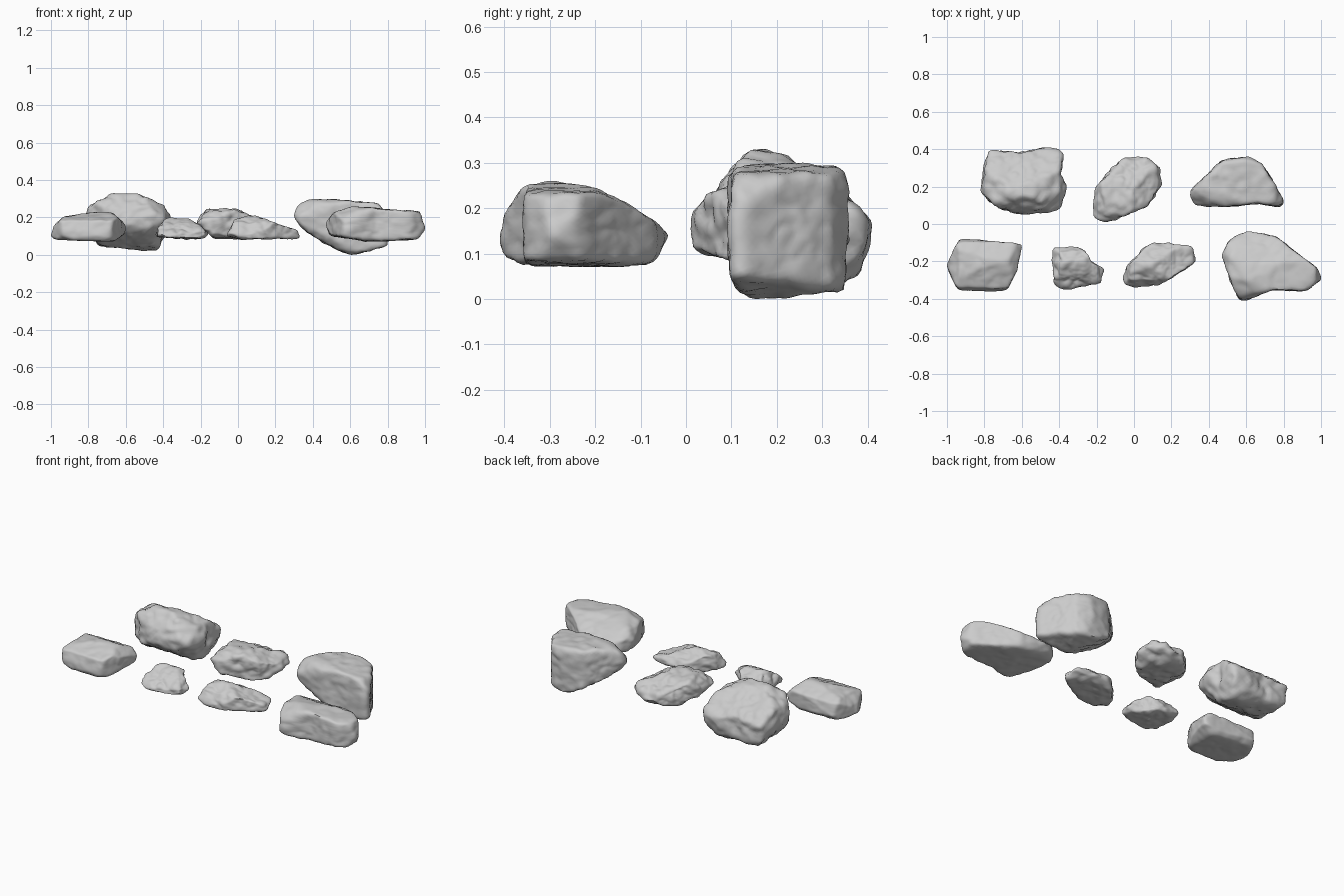
import bpy
import bmesh
import math
from mathutils import Vector, noise

if "Cube" in bpy.data.objects:
    bpy.data.objects.remove(bpy.data.objects["Cube"])

stone = bpy.data.materials.new("grey stone")
stone.use_nodes = True
colour = (0.6, 0.6, 0.6, 1)
stone.diffuse_color = colour
stone.node_tree.nodes["Principled BSDF"].inputs["Base Color"].default_value = colour


def exit_distance(outline, a, b):
    """Distance along the ray (a, b) from the origin to the outline."""
    best = math.inf
    for (px, py), (qx, qy) in zip(outline, outline[1:] + outline[:1]):
        ex, ey = qx - px, qy - py
        cross = a * ey - b * ex
        if abs(cross) < 1e-9:
            continue
        along = (px * ey - py * ex) / cross
        across = (px * b - py * a) / cross
        if along > 0 and -1e-6 <= across <= 1 + 1e-6:
            best = min(best, along)
    return best


def bounds(values):
    return (min(values) + max(values)) / 2, (max(values) - min(values)) / 2


def make_rock(name, seed, rough, chips, plan, front, side):
    """Carve a ball to three outlines, given in hundredths: xy, xz and yz.

    Each corner is chipped by a plane; chips gives their distances in tenths,
    with x changing fastest, then y, then z.
    """
    cx, rx = bounds([p[0] / 100 for p in plan])
    cy, ry = bounds([p[1] / 100 for p in plan])
    cz, rz = bounds([p[1] / 100 for p in front])

    def centred(points, u, v):
        return [(p / 100 - u, q / 100 - v) for p, q in points]

    plan, front, side = centred(plan, cx, cy), centred(front, cx, cz), centred(side, cy, cz)
    offset = Vector((seed * 7, seed * 3, seed))

    bm = bmesh.new()
    bmesh.ops.create_icosphere(bm, subdivisions=5, radius=1)
    for v in bm.verts:
        d = v.co.normalized()
        x, y, z = d.x * rx, d.y * ry, d.z * rz
        corner = (d.x > 0) + 2 * (d.y > 0) + 4 * (d.z > 0)
        t = min(exit_distance(plan, x, y), exit_distance(front, x, z),
                exit_distance(side, y, z),
                chips[corner] / 10 / (abs(d.x) + abs(d.y) + abs(d.z)))
        v.co = Vector((x, y, z)) * t

    # Wear the edges, then add dents, cracks and grain
    for step in range(2):
        bmesh.ops.smooth_vert(bm, verts=bm.verts, factor=0.5,
                              use_axis_x=True, use_axis_y=True, use_axis_z=True)
    bm.normal_update()
    moves = []
    for v in bm.verts:
        p = v.co + offset
        dent = noise.noise(p * 11) * 0.5 + noise.noise(p * 24) * 0.4
        crack = abs(noise.noise(p * 17 + offset)) - 0.3
        grain = noise.noise(p * 55) * 0.15
        moves.append(v.normal * rough * (dent + crack + grain))
    for v, move in zip(bm.verts, moves):
        v.co += move

    # Make up for the worn tips
    for axis, centre, reach in ((0, cx, rx), (1, cy, ry), (2, cz, rz)):
        mid, half = bounds([v.co[axis] for v in bm.verts])
        for v in bm.verts:
            v.co[axis] = centre + (v.co[axis] - mid) * reach / half

    mesh = bpy.data.meshes.new(name)
    bm.to_mesh(mesh)
    bm.free()
    mesh.materials.append(stone)
    mesh.shade_smooth()
    mesh.set_sharp_from_angle(angle=math.radians(50))
    rock = bpy.data.objects.new(name, mesh)
    bpy.context.collection.objects.link(rock)


# Front row
make_rock("front_left_rock", 1, 0.005, (22, 23, 24, 22, 21, 24, 20, 21),
          [(-100, -22), (-93, -8), (-60, -11), (-63, -25), (-68, -35), (-75, -36), (-94, -35)],
          [(-100, 10), (-98, 15), (-93, 20), (-72, 23), (-67, 22), (-60, 15), (-61, 11),
           (-67, 7), (-97, 8)],
          [(-36, 10), (-34, 18), (-20, 23), (-10, 18), (-8, 11), (-12, 7), (-34, 7)])
make_rock("front_small_rock", 2, 0.014, (22, 22, 22, 22, 18, 23, 20, 25),
          [(-44, -13), (-33, -12), (-26, -15), (-22, -21), (-16, -24), (-18, -31),
           (-32, -33), (-42, -35), (-42, -26)],
          [(-44, 10), (-38, 20), (-25, 19), (-20, 16), (-16, 11), (-18, 8), (-42, 9)],
          [(-35, 9), (-26, 17), (-20, 20), (-15, 17), (-12, 11), (-14, 8), (-34, 8)])
make_rock("front_middle_rock", 3, 0.012, (22, 23, 20, 20, 20, 20, 18, 18),
          [(-6, -31), (-3, -23), (6, -13), (14, -10), (31, -13), (33, -19), (24, -25),
           (15, -31), (0, -34)],
          [(-5, 10), (-1, 19), (8, 21), (17, 18), (30, 13), (33, 8), (20, 9), (3, 8)],
          [(-34, 9), (-29, 17), (-22, 21), (-13, 16), (-10, 12), (-14, 9), (-31, 8)])
make_rock("front_right_rock", 4, 0.007, (22, 22, 21, 20, 18, 20, 17, 17),
          [(47, -17), (51, -9), (60, -4), (76, -7), (88, -16), (98, -23), (100, -29),
           (91, -35), (74, -34), (57, -41), (53, -32)],
          [(47, 16), (51, 22), (62, 26), (80, 24), (97, 23), (100, 14), (96, 8), (70, 7), (50, 10)],
          [(-41, 8), (-39, 18), (-35, 24), (-29, 26), (-20, 24), (-12, 20), (-4, 14),
           (-8, 7), (-34, 6)])

# Back row
make_rock("back_left_rock", 5, 0.013, (17, 16, 22, 21, 20, 18, 17, 19),
          [(-82, 17), (-78, 38), (-66, 38), (-59, 37), (-45, 41), (-37, 38), (-40, 26),
           (-36, 20), (-40, 8), (-60, 5), (-73, 9)],
          [(-82, 19), (-80, 25), (-68, 31), (-60, 33), (-54, 32), (-40, 26), (-36, 20),
           (-40, 10), (-43, 2), (-74, 5), (-80, 14)],
          [(5, 17), (8, 25), (15, 33), (21, 31), (33, 23), (41, 17), (37, 6), (30, 2),
           (20, 5), (8, 12)])
make_rock("back_middle_rock", 6, 0.015, (21, 23, 19, 19, 20, 20, 18, 18),
          [(-22, 10), (-20, 20), (-11, 30), (-3, 36), (6, 35), (15, 30), (15, 21), (8, 10),
           (-5, 5), (-14, 1), (-22, 4)],
          [(-22, 17), (-16, 24), (-3, 25), (4, 22), (13, 18), (15, 14), (8, 8), (-12, 9), (-19, 13)],
          [(1, 14), (2, 19), (6, 23), (13, 25), (23, 23), (33, 17), (36, 13), (30, 9), (8, 8), (2, 11)])
make_rock("back_right_rock", 7, 0.009, (16, 26, 22, 20, 22, 25, 23, 22),
          [(30, 17), (40, 27), (47, 34), (60, 36), (68, 32), (73, 24), (80, 12), (78, 9),
           (65, 11), (50, 9), (32, 10)],
          [(30, 20), (32, 27), (36, 30), (50, 30), (75, 28), (79, 21), (80, 5), (60, 0),
           (51, 4), (36, 13)],
          [(9, 6), (9, 28), (13, 30), (33, 30), (36, 27), (35, 2), (14, 0), (10, 3)])
